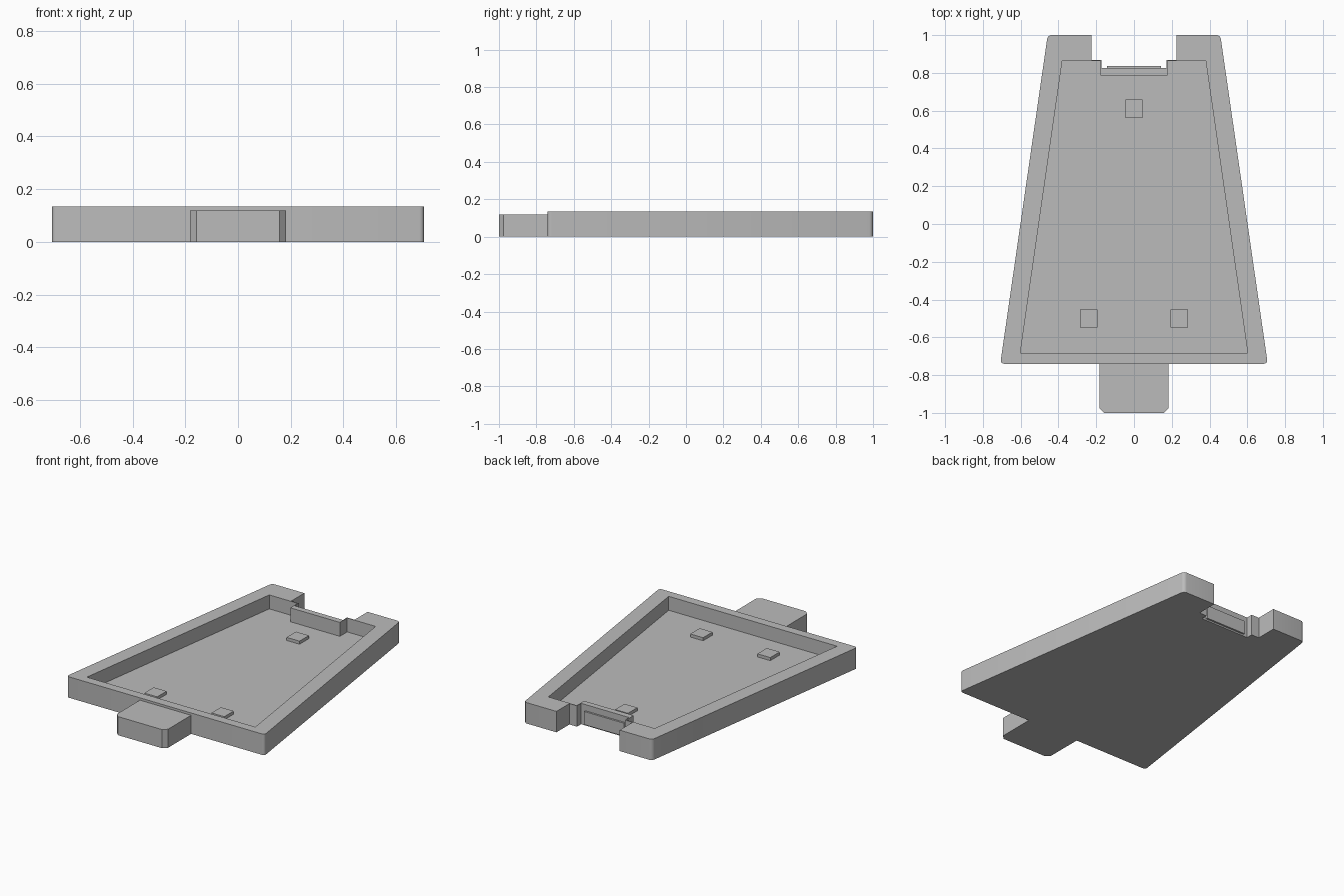
import bpy
import bmesh

if "Cube" in bpy.data.objects:
    bpy.data.objects.remove(bpy.data.objects["Cube"], do_unlink=True)

HEIGHT, FLOOR = 0.135, 0.045

grey = bpy.data.materials.new("plain grey")
grey.use_nodes = True
colour = (0.5, 0.5, 0.5, 1)
grey.diffuse_color = colour
grey.node_tree.nodes["Principled BSDF"].inputs["Base Color"].default_value = colour


def prism(name, half, z0, z1, round_from=None, radius=0.02, segments=4):
    """Extrude a half outline (x > 0, front to back), mirrored across x = 0."""
    outline = half + [(-x, y) for x, y in reversed(half)]
    bm = bmesh.new()
    face = bm.faces.new([bm.verts.new((x, y, z0)) for x, y in outline])
    extruded = bmesh.ops.extrude_face_region(bm, geom=[face])["geom"]
    top = [g for g in extruded if isinstance(g, bmesh.types.BMVert)]
    bmesh.ops.translate(bm, verts=top, vec=(0, 0, z1 - z0))
    if round_from:
        corners = [e for e in bm.edges
                   if abs(e.verts[0].co.z - e.verts[1].co.z) > 0.01
                   and round_from(e.verts[0].co)]
        bmesh.ops.bevel(bm, geom=corners, offset=radius, segments=segments,
                        profile=0.5, affect='EDGES')
    bmesh.ops.recalc_face_normals(bm, faces=bm.faces)
    mesh = bpy.data.meshes.new(name)
    bm.to_mesh(mesh)
    bm.free()
    mesh.materials.append(grey)
    obj = bpy.data.objects.new(name, mesh)
    bpy.context.collection.objects.link(obj)
    return obj


# Tapered tray with a stepped notch in its back edge
tray = prism("tray", [(0.708, -0.74), (0.457, 1), (0.226, 1), (0.226, 0.867),
                      (0.172, 0.867), (0.172, 0.825)], 0, HEIGHT,
             round_from=lambda p: abs(p.x) > 0.4)

# Pocket hollowed out of the tray, leaving the catch wall round the notch
pocket = prism("pocket_cutter", [(0.602, -0.683), (0.38, 0.862),
                                 (0.177, 0.862), (0.177, 0.787)],
               FLOOR, HEIGHT + 0.1)
pocket.hide_render = True
cut = tray.modifiers.new("pocket", 'BOOLEAN')
cut.operation = 'DIFFERENCE'
cut.solver = 'EXACT'
cut.object = pocket
bpy.context.view_layer.objects.active = tray
tray.select_set(True)
bpy.ops.object.modifier_apply(modifier=cut.name)
bpy.data.objects.remove(pocket, do_unlink=True)
bpy.ops.object.shade_smooth_by_angle()

# Front tongue with chamfered corners
prism("front_tongue", [(0.183, -1), (0.183, -0.74)], 0, 0.12,
      round_from=lambda p: p.y < -0.9, radius=0.025, segments=1)

# Raised ridge on the back of the catch wall
prism("catch_ridge", [(0.142, 0.825), (0.142, 0.837)], 0.01, 0.095)

# Three square pads on the floor
for name, x, y in (("back_pad", 0, 0.61), ("left_pad", 0.24, -0.5),
                   ("right_pad", -0.24, -0.5)):
    pad = prism(name, [(0.046, -0.048), (0.046, 0.048)], FLOOR, FLOOR + 0.02)
    pad.location = (x, y, 0)
